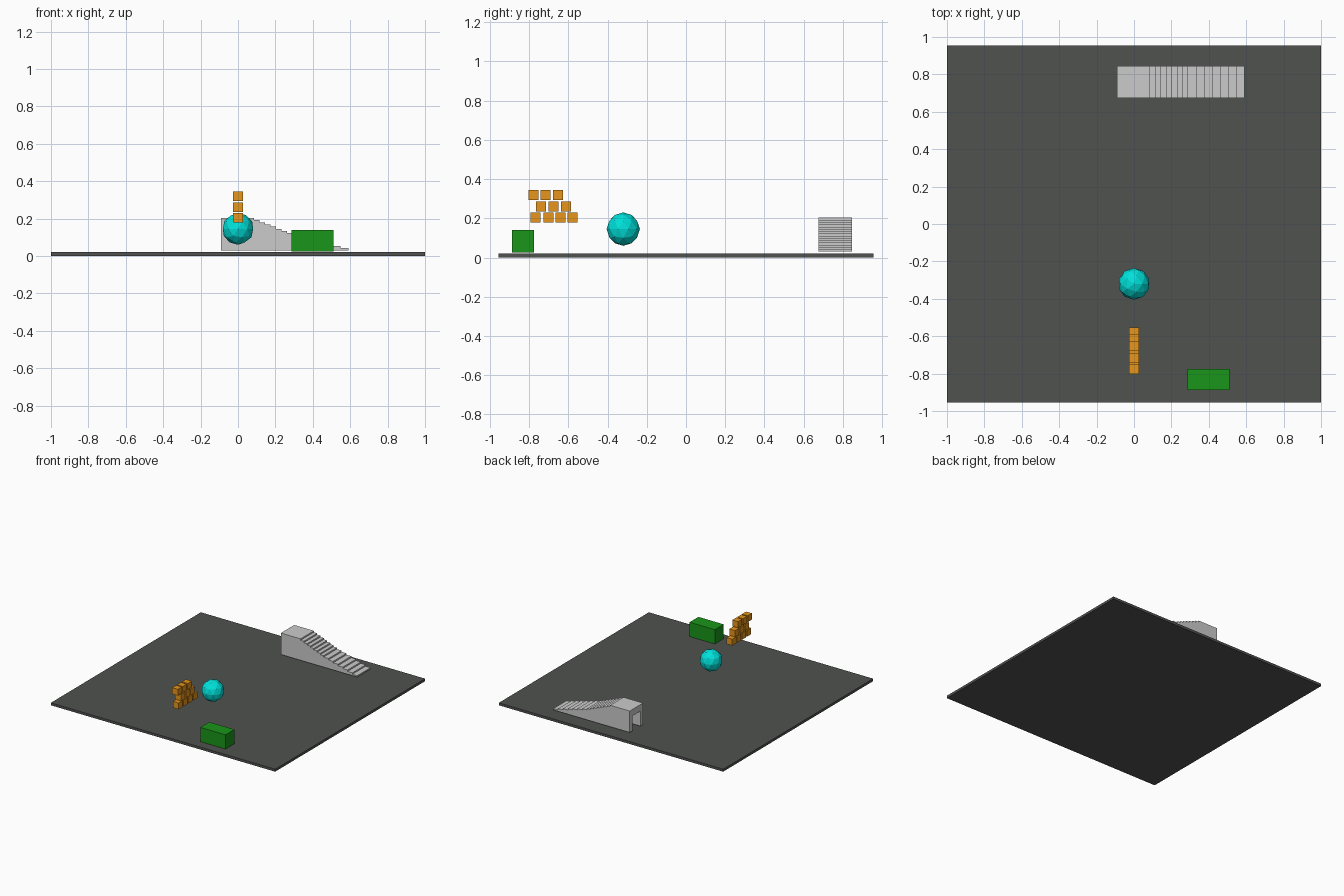
import bpy, bmesh

if "Cube" in bpy.data.objects:
    bpy.data.objects.remove(bpy.data.objects["Cube"])


def paint(obj, name, rgb):
    mat = bpy.data.materials.get(name) or bpy.data.materials.new(name)
    mat.diffuse_color = (*rgb, 1)
    mat.use_nodes = True
    mat.node_tree.nodes["Principled BSDF"].inputs["Base Color"].default_value = mat.diffuse_color
    obj.data.materials.append(mat)


def box(name, lo, hi):
    size = [b - a for a, b in zip(lo, hi)]
    centre = [(a + b) / 2 for a, b in zip(lo, hi)]
    bpy.ops.mesh.primitive_cube_add(size=1, location=centre)
    obj = bpy.context.object
    obj.name = name
    for v in obj.data.vertices:
        v.co = [c * s for c, s in zip(v.co, size)]
    return obj


# Floor slab
floor = box("floor", (-1, -0.955, 0), (1, 0.955, 0.02))
paint(floor, "dark_grey", (0.08, 0.085, 0.08))

# Faceted ball
bpy.ops.mesh.primitive_ico_sphere_add(subdivisions=2, radius=0.085,
                                      location=(0, -0.32, 0.145))
ball = bpy.context.object
ball.name = "ball"
paint(ball, "cyan", (0.0, 0.75, 0.7))

# Staggered stack of small blocks: (height, block positions along y)
rows = [(0.205, (-0.767, -0.702, -0.641, -0.578)),
        (0.261, (-0.738, -0.675, -0.613)),
        (0.319, (-0.777, -0.715, -0.652))]
h = 0.0255
for r, (z, ys) in enumerate(rows):
    for i, y in enumerate(ys):
        block = box(f"block_{r}_{i}", (-h, y - h, z - h), (h, y + h, z + h))
        paint(block, "orange", (0.8, 0.3, 0.01))

# Green crate
crate = box("crate", (0.285, -0.887, 0.025), (0.51, -0.774, 0.14))
paint(crate, "green", (0.01, 0.3, 0.01))

# Staircase: side profile extruded across its width; lower treads are longer
base, top, y0, y1 = 0.03, 0.203, 0.675, 0.845
edges = [0.085 + 0.0293 * i for i in range(7)] + [0.29 + 0.0429 * i for i in range(8)]
rise = (top - base) / len(edges)
profile = [(-0.09, base), (-0.09, top)]
for i, x in enumerate(edges):
    profile.append((x, top - rise * i))
    profile.append((x, top - rise * (i + 1)))
bm = bmesh.new()
face = bm.faces.new([bm.verts.new((x, y0, z)) for x, z in profile])
ext = bmesh.ops.extrude_face_region(bm, geom=[face])
bmesh.ops.translate(bm, vec=(0, y1 - y0, 0),
                    verts=[g for g in ext["geom"] if isinstance(g, bmesh.types.BMVert)])
bmesh.ops.recalc_face_normals(bm, faces=bm.faces)
mesh = bpy.data.meshes.new("staircase")
bm.to_mesh(mesh)
bm.free()
stairs = bpy.data.objects.new("staircase", mesh)
bpy.context.collection.objects.link(stairs)

# Doorway cut into the tall end of the staircase
cutter = box("doorway_cutter", (-0.2, 0.71, 0.0), (0.04, 0.81, 0.15))
cutter.hide_render = True
cutter.hide_viewport = True
cut = stairs.modifiers.new("doorway", "BOOLEAN")
cut.operation = 'DIFFERENCE'
cut.solver = 'EXACT'
cut.object = cutter
